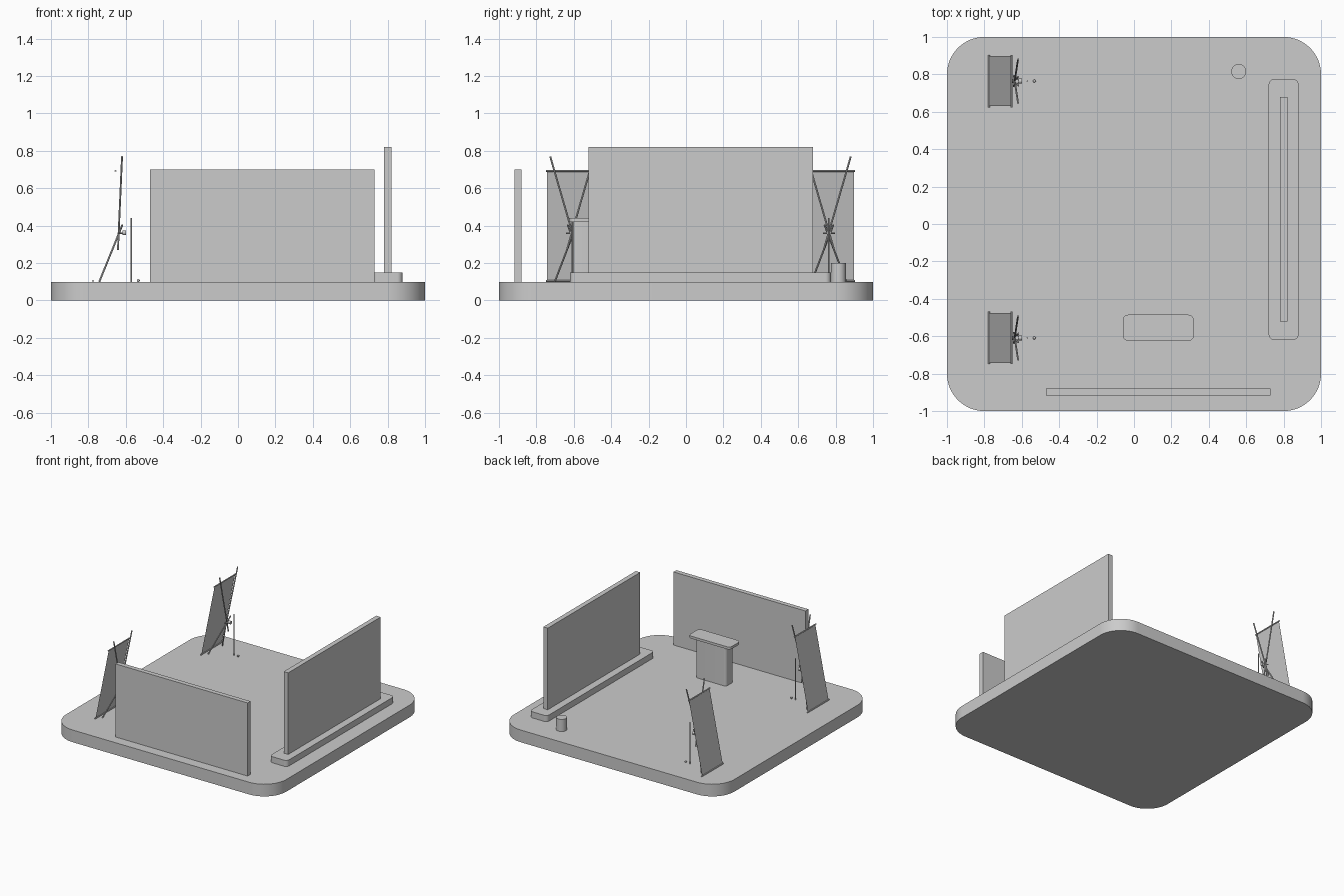
import bpy, bmesh, math
from mathutils import Vector

if "Cube" in bpy.data.objects:
    bpy.data.objects.remove(bpy.data.objects["Cube"])


def finish(name, bm, smooth=True):
    bmesh.ops.recalc_face_normals(bm, faces=bm.faces)
    mesh = bpy.data.meshes.new(name)
    bm.to_mesh(mesh)
    bm.free()
    ob = bpy.data.objects.new(name, mesh)
    bpy.context.collection.objects.link(ob)
    if smooth:
        bpy.ops.object.select_all(action='DESELECT')
        ob.select_set(True)
        bpy.context.view_layer.objects.active = ob
        bpy.ops.object.shade_smooth_by_angle(angle=math.radians(30))
    return ob


def slab(name, x, y, z, r=0.0, seg=8):
    """Upright block with optional rounded plan corners."""
    pts = []
    corners = [(x[1], y[1], -1, -1), (x[0], y[1], 1, -1), (x[0], y[0], 1, 1), (x[1], y[0], -1, 1)]
    for i, (cx, cy, sx, sy) in enumerate(corners):
        for k in range(seg + 1 if r else 1):
            a = math.pi / 2 * (i + k / seg)
            pts.append((cx + r * (sx + math.cos(a)), cy + r * (sy + math.sin(a))))
    bm = bmesh.new()
    face = bm.faces.new([bm.verts.new((px, py, z[0])) for px, py in pts])
    top = bmesh.ops.extrude_face_region(bm, geom=[face])['geom']
    for v in top:
        if isinstance(v, bmesh.types.BMVert):
            v.co.z = z[1]
    return finish(name, bm, r > 0)


def rod(name, a, b, r, seg=10):
    """Cylinder from point a to point b."""
    a, b = Vector(a), Vector(b)
    bm = bmesh.new()
    bmesh.ops.create_cone(bm, cap_ends=True, segments=seg, radius1=r, radius2=r, depth=(b - a).length)
    ob = finish(name, bm)
    ob.rotation_mode = 'QUATERNION'
    ob.rotation_quaternion = (b - a).to_track_quat('Z', 'Y')
    ob.location = (a + b) / 2
    return ob


def ball(name, p, r):
    bm = bmesh.new()
    bmesh.ops.create_uvsphere(bm, u_segments=12, v_segments=8, radius=r)
    finish(name, bm).location = p


# Booth floor
slab("floor", (-1, 1), (-1, 1), (0, 0.1), 0.2, 16)

# Main wall on its plinth, and side wall
slab("wall_plinth", (0.72, 0.88), (-0.62, 0.775), (0.1, 0.15), 0.03)
slab("main_wall", (0.78, 0.82), (-0.52, 0.68), (0.15, 0.82))
slab("side_wall", (-0.47, 0.73), (-0.917, -0.879), (0.1, 0.7))

# Counter
slab("counter_body", (-0.01, 0.27), (-0.605, -0.505), (0.1, 0.42), 0.02)
slab("counter_top", (-0.06, 0.32), (-0.625, -0.485), (0.42, 0.44), 0.03)

# Waste bin
rod("bin", (0.56, 0.815, 0.1), (0.56, 0.815, 0.2), 0.04, 32)

# Two leaning banners on folding X stands
for label, cy in (("front", -0.609), ("back", 0.764)):
    low, high = (-0.775, 0.105), (-0.655, 0.693)
    # Banner sheet: single thin plane
    bm = bmesh.new()
    bm.faces.new([bm.verts.new((px, cy + s, pz)) for (px, pz), s in
                  ((low, -0.133), (low, 0.133), (high, 0.133), (high, -0.133))])
    finish(label + "_banner_sheet", bm, False)
    for part, (px, pz) in (("bottom", low), ("top", high)):
        rod(f"{label}_banner_{part}_bar", (px, cy - 0.14, pz), (px, cy + 0.14, pz), 0.005)
    # Crossing arms and legs with links to the hub
    for side, s in (("left", -1), ("right", 1)):
        rod(f"{label}_stand_arm_{side}", (-0.642, cy - s * 0.028, 0.27),
            (-0.62, cy + s * 0.117, 0.77), 0.005)
        rod(f"{label}_stand_leg_{side}", (-0.741, cy + s * 0.092, 0.102),
            (-0.618, cy - s * 0.024, 0.405), 0.005)
        rod(f"{label}_stand_link_{side}", (-0.642, cy + s * 0.03, 0.36),
            (-0.608, cy, 0.36), 0.004)
    rod(label + "_stand_hub", (-0.618, cy, 0.362), (-0.598, cy, 0.362), 0.013, 16)
    # Rear support pole and its foot
    rod(label + "_stand_pole", (-0.57, cy, 0.1), (-0.57, cy, 0.44), 0.004)
    ball(label + "_stand_foot", (-0.533, cy, 0.107), 0.008)
